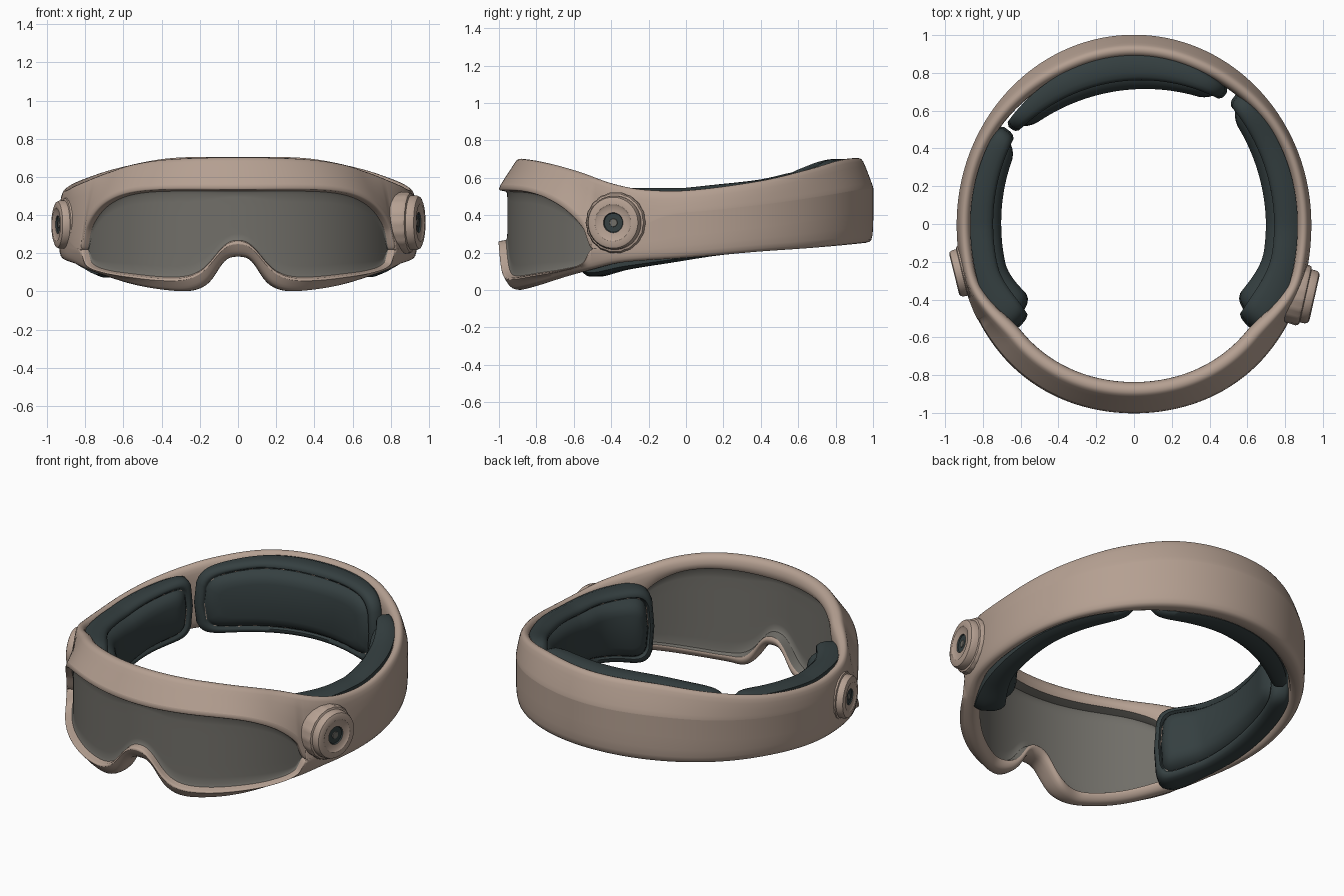
import bpy, bmesh, math
from mathutils import Vector

cube = bpy.data.objects.get("Cube")
if cube:
    bpy.data.objects.remove(cube, do_unlink=True)


def material(name, rgb):
    m = bpy.data.materials.new(name)
    m.use_nodes = True
    m.diffuse_color = (*rgb, 1)
    m.node_tree.nodes["Principled BSDF"].inputs["Base Color"].default_value = (*rgb, 1)
    return m


TAN = material("warm tan", (0.46, 0.35, 0.285))
LENS = material("smoky grey", (0.165, 0.158, 0.14))
DARK = material("dark slate", (0.035, 0.05, 0.052))


def make(name, verts, faces, slots, mats, angle=40, subdivide=0):
    """Mesh object from points and faces, with one material slot index per face."""
    mesh = bpy.data.meshes.new(name)
    mesh.from_pydata(verts, [], faces)
    for m in mats:
        mesh.materials.append(m)
    for poly, s in zip(mesh.polygons, slots):
        poly.material_index = s
    bm = bmesh.new()
    bm.from_mesh(mesh)
    bmesh.ops.recalc_face_normals(bm, faces=bm.faces)
    bm.to_mesh(mesh)
    bm.free()
    ob = bpy.data.objects.new(name, mesh)
    bpy.context.collection.objects.link(ob)
    if subdivide:
        mod = ob.modifiers.new("smooth", "SUBSURF")
        mod.levels = mod.render_levels = subdivide
    bpy.ops.object.select_all(action="DESELECT")
    ob.select_set(True)
    bpy.context.view_layer.objects.active = ob
    bpy.ops.object.shade_smooth_by_angle(angle=math.radians(angle))


def curve(table, x):
    """Smooth value through (x, value) points."""
    x = max(table[0][0], min(table[-1][0], x))
    i = next(k for k in range(len(table) - 1) if x <= table[k + 1][0])

    def slope(k):
        a, b = table[max(k - 1, 0)], table[min(k + 1, len(table) - 1)]
        return 0 if k in (0, len(table) - 1) else (b[1] - a[1]) / (b[0] - a[0])
    (x0, y0), (x1, y1) = table[i], table[i + 1]
    h = x1 - x0
    t = (x - x0) / h
    return ((1 + 2 * t) * (1 - t) ** 2 * y0 + t * (1 - t) ** 2 * h * slope(i)
            + t * t * (3 - 2 * t) * y1 + t * t * (t - 1) * h * slope(i + 1))


def ramp(a, b, x):
    t = max(0, min(1, (x - a) / (b - a)))
    return t * t * (3 - 2 * t)


# Heights by angle from the front, in degrees
TOP = [(0, .705), (25, .695), (40, .668), (53, .625), (66, .57), (76, .54),
       (90, .535), (114, .585), (135, .65), (155, .70), (180, .708)]
BOTTOM = [(0, .18), (3.7, .17), (6.2, .13), (9.3, .06), (12.4, .02), (17, 0), (25, .005),
          (36, .03), (49, .075), (59, .11), (69, .145), (90, .17), (120, .21), (180, .25)]
LENS_TOP = [(0, .53), (25, .53), (36, .515), (44, .48), (51, .42), (57, .325), (60, .22)]
LENS_BOTTOM = [(0, .265), (3, .255), (6, .215), (9.3, .15), (12.4, .105), (17, .075),
               (25, .07), (36, .085), (49, .11), (57, .15), (60, .22)]
END = 60


def fold(phi):
    a = abs(phi) % 360
    return min(a, 360 - a)


def place(phi, inset, z):
    """Point on the head ring, set inward by a share of its radius."""
    a, f = math.radians(phi), fold(phi)
    k = 1.005 - inset
    if f < 90:
        k *= 1 + .02 * math.sin(2 * math.radians(f)) ** 2 + .006 * math.cos(math.radians(f))
    return (.937 * math.sin(a) * k, -math.cos(a) * k, z)


def section(phi, opening):
    """Closed cross-section of the frame as (inset, height) points."""
    f = fold(phi)
    t, b = curve(TOP, f), curve(BOTTOM, f)
    front, back = 1 - ramp(48, 74, f), ramp(110, 160, f)
    out_top = .015 + .075 * front + .035 * back
    out_bot = .005 + .025 * front
    in_top = .085 + .09 * front + .04 * back
    in_bot = .085 + .04 * front + .04 * back + .05 * (1 - ramp(10, 22, f))
    o = .003
    if opening:
        lt, lb = curve(LENS_TOP, f), curve(LENS_BOTTOM, f)
        rec, lip, in_t, in_b = .055, o + .008, .10, .10
    else:
        mid = .22 + ((t + b) / 2 - .22) * ramp(END, 90, f)
        spread = .06 * ramp(END, 85, f)
        lt, lb = mid + spread, mid - spread
        rec, lip, in_t, in_b = o, o, in_top, in_bot
    it, ib = min(lt + .07 * front, t - .09), max(lb - .01, b + .055)
    mix = lambda p, q, s: p + (q - p) * s
    return ([((out_bot + in_bot) / 2, b), (out_bot + .015, b + .004), (out_bot, b + .03),
             (o, lb - .012), (lip, lb)]
            + [(rec, mix(lb, lt, s)) for s in (0, .08, .5, .92, 1)]
            + [(lip, lt), (o, lt + .012), (out_top, t - .035), (out_top + .014, t - .006),
               ((out_top + in_top) / 2, t), (in_top - .015, t - .012), (in_top, t - .045),
               (in_top, it)]
            + [(mix(in_t, in_b, s), mix(it, ib, s)) for s in (0, .08, .5, .92, 1)]
            + [(in_bot, ib), (in_bot, b + .04), (in_bot - .018, b + .008)])


# Wraparound frame with its recessed visor
N = 120
columns = [(END * math.sin(math.pi * (i / N - .5)), True) for i in range(N + 1)]
columns += [(END + .1 + (359.8 - 2 * END) * i / N, False) for i in range(N + 1)]
verts, faces, slots = [], [], []
for phi, opening in columns:
    verts += [place(phi, d, z) for d, z in section(phi, opening)]
rows, total = len(verts) // len(columns), len(columns)
for c in range(total):
    n = (c + 1) % total
    for j in range(rows):
        k = (j + 1) % rows
        faces.append((c * rows + j, n * rows + j, n * rows + k, c * rows + k))
        slots.append(int(c < N and (5 <= j <= 8 or 17 <= j <= 22)))
make("frame_and_visor", verts, faces, slots, [TAN, LENS], 60, 1)


# Cushions: concentric rounded outlines, with a stitched groove round the panel
RINGS = [(.015, 0), (0, .2), (0, .5), (.006, .64), (.02, .74), (.036, .74), (.044, .66),
         (.048, .66), (.054, .75), (.07, .87), (.09, .95), (.12, 1)]


def pad(name, start, end, inner, outer, thinning, flare):
    """thinning gives the loss at the (first, last) end; flare thickens the first end."""
    M = 56
    length = math.radians(abs(end - start)) * .8 / 2
    verts, faces, slots = [], [], []
    for e, h in RINGS:
        ring = []
        for side in (1, -1):
            for i in range(M + 1) if side == 1 else range(M - 1, 0, -1):
                q = -math.cos(math.pi * i / M) * .45 + (2 * i / M - 1) * .55
                u = q * (length - e) / length
                v = side * max(0, 1 - abs(q) ** 14) ** (1 / 3)
                phi = start + (end - start) * (u + 1) / 2
                f = fold(phi)
                top = min(curve(TOP, f) + .012 * (1 - ramp(95, 125, f)) - .008 * ramp(95, 125, f),
                          .545 if f < 90 else 1)
                low = curve(BOTTOM, f) - .035 * (1 - ramp(65, 105, f))
                z = (top + low) / 2 + v * max((top - low) / 2 - e, .01)
                depth = inner - thinning[u > 0] * u * u + flare * ramp(.35, .9, -u)
                ring.append(place(phi, outer + (depth - outer) * h, z))
        verts += ring
    n = 2 * M
    for r in range(len(RINGS) - 1):
        for i in range(n):
            k = (i + 1) % n
            faces.append((r * n + i, r * n + k, (r + 1) * n + k, (r + 1) * n + i))
            slots.append(int(r == 6 and i % 4 == 0))
    # close the face and the backing across their width
    for base in (0, (len(RINGS) - 1) * n):
        for i in range(M):
            loop = [i, i + 1, (n - i - 1) % n, (n - i) % n]
            faces.append([base + p for p in dict.fromkeys(loop)])
            slots.append(0)
    make(name, verts, faces, slots, [DARK, TAN], 60)


pad("left_pad", 50, 140, .26, .08, (0, .055), .06)
pad("right_pad", -50, -125, .255, .08, (0, .03), .06)
pad("back_pad", 143, 234, .295, .11, (.085, .085), 0)


# Side dials: turned profile with a knurled skirt and a dark hub
PROFILE = [(.158, -.13), (.162, -.06), (.155, -.046), (.144, -.042), (.143, -.015), (.136, 0),
           (.122, .006), (.098, .006), (.088, -.001), (.054, -.003), (.05, -.01),
           (.022, -.01), (.02, -.006), (.004, -.006)]


def dial(name, centre, normal, size):
    n = Vector(normal).normalized()
    side, S = Vector((0, 0, 1)).cross(n), 72
    verts, faces, slots = [], [], []
    for r, (rad, h) in enumerate(PROFILE):
        for i in range(S):
            a = math.tau * i / S
            k = rad * size * (1 + (.012 * math.cos(18 * a) if 0 < r < 3 else 0))
            verts.append(Vector(centre) + n * h * size
                         + side * k * math.cos(a) + Vector((0, 0, k * math.sin(a))))
    for r in range(len(PROFILE) - 1):
        for i in range(S):
            k = (i + 1) % S
            faces.append((r * S + i, r * S + k, (r + 1) * S + k, (r + 1) * S + i))
            slots.append(2 if r > 10 else int(r > 8))
    faces.append([(len(PROFILE) - 1) * S + i for i in range(S)])
    slots.append(2)
    make(name, verts, faces, slots, [TAN, DARK, LENS], 35)


dial("left_dial", (.95, -.39, .36), (.975, -.22, 0), 1)
dial("right_dial", (-.947, -.265, .35), (-.97, -.24, 0), .88)
